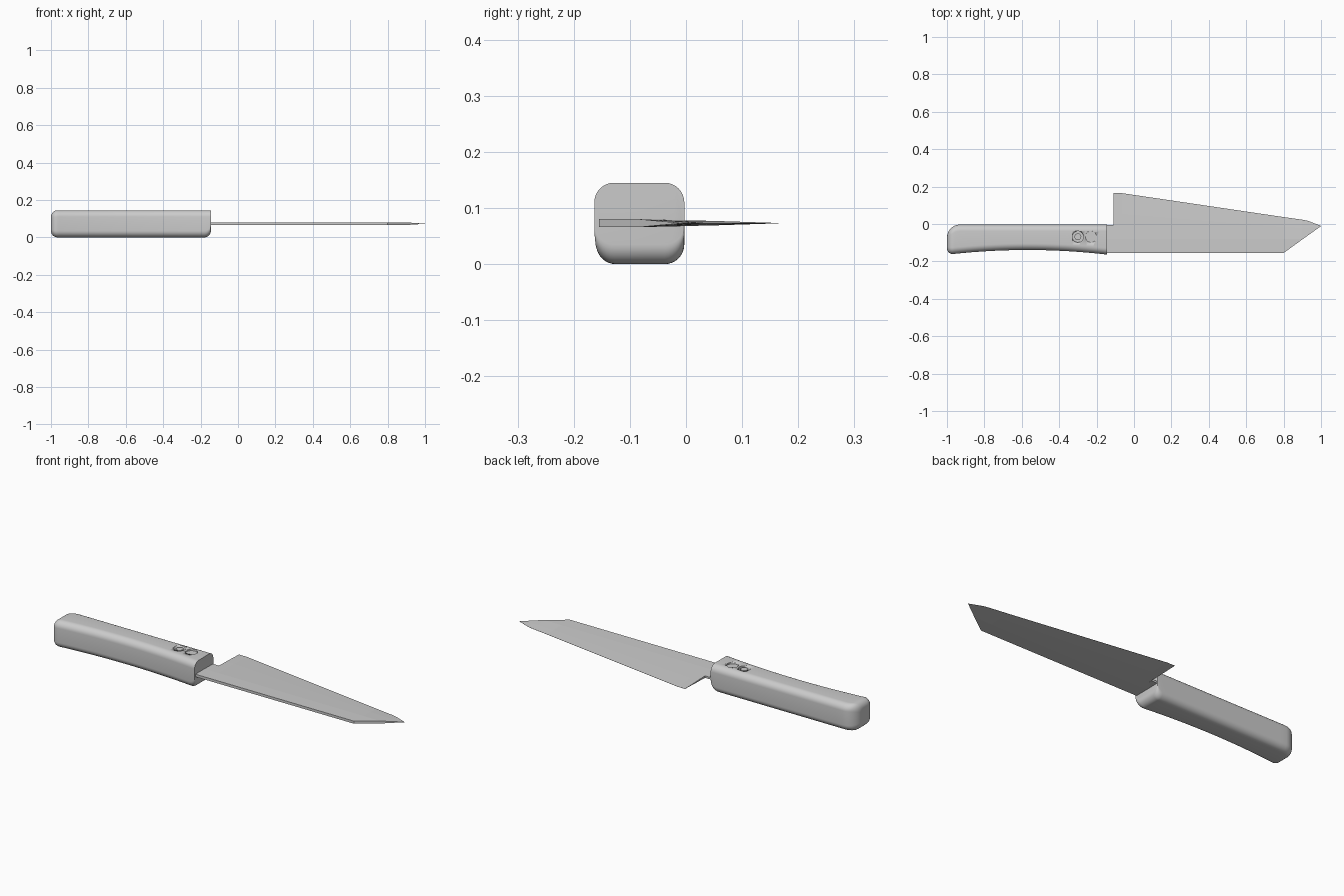
import bpy, bmesh, math
from mathutils import Matrix

if "Cube" in bpy.data.objects:
    bpy.data.objects.remove(bpy.data.objects["Cube"])

grey = bpy.data.materials.new("plain_grey")
grey.use_nodes = True
COLOR = (0.6, 0.6, 0.6, 1)
grey.diffuse_color = COLOR
grey.node_tree.nodes["Principled BSDF"].inputs["Base Color"].default_value = COLOR


def finish(name, bm, smooth=True):
    bmesh.ops.remove_doubles(bm, verts=bm.verts, dist=0.0002)
    bmesh.ops.recalc_face_normals(bm, faces=bm.faces)
    mesh = bpy.data.meshes.new(name)
    bm.to_mesh(mesh)
    bm.free()
    mesh.materials.append(grey)
    obj = bpy.data.objects.new(name, mesh)
    bpy.context.collection.objects.link(obj)
    bpy.ops.object.select_all(action='DESELECT')
    obj.select_set(True)
    bpy.context.view_layer.objects.active = obj
    if smooth:
        bpy.ops.object.shade_smooth_by_angle(angle=math.radians(35))
    return obj


def loft(name, sections, smooth=True):
    """Skin a row of closed cross-sections and cap both ends."""
    bm = bmesh.new()
    rings = [[bm.verts.new(p) for p in s] for s in sections]
    n = len(rings[0])
    for a, b in zip(rings, rings[1:]):
        for i in range(n):
            j = (i + 1) % n
            bm.faces.new((a[i], a[j], b[j], b[i]))
    bm.faces.new(rings[0])
    bm.faces.new(rings[-1])
    return finish(name, bm, smooth)


def cylinder(name, x, y, z, radius, depth):
    bm = bmesh.new()
    bmesh.ops.create_cone(bm, cap_ends=True, segments=32, radius1=radius, radius2=radius,
                          depth=depth, matrix=Matrix.Translation((x, y, z)))
    return finish(name, bm)


# Handle: rounded rectangles, with a curved belly and a rounded butt
BUTT, END, TOP, BACK = -1.0, -0.145, 0.145, -0.003


def round_over(d, r):
    return r - math.sqrt(r * r - (r - d) ** 2) if d < r else 0


def handle_section(x):
    belly = -0.139 - 0.025 * ((x + 0.57) / 0.43) ** 2
    d = x - BUTT
    y0 = belly + round_over(d, 0.035)
    y1 = BACK - round_over(d, 0.07)
    z0 = round_over(d, 0.035) + round_over(END - x, 0.035)
    z1 = TOP - round_over(d, 0.035)
    r = 0.035 - 0.6 * round_over(d, 0.035)
    pts = []
    for k, (cy, cz) in enumerate([(y1 - r, z1 - r), (y0 + r, z1 - r),
                                  (y0 + r, z0 + r), (y1 - r, z0 + r)]):
        for s in range(9):
            a = math.pi / 2 * (k + s / 8)
            pts.append((x, cy + r * math.cos(a), cz + r * math.sin(a)))
    return pts


arc = [1 - math.cos(math.pi / 2 * i / 8) for i in range(9)]
stations = [BUTT + 0.035 * a for a in arc] + [BUTT + 0.045, BUTT + 0.057, BUTT + 0.07]
stations += [-0.93 + 0.75 * i / 20 for i in range(1, 21)]
stations += [END - 0.035 * a for a in reversed(arc[:-1])]
handle = loft("handle", [handle_section(x) for x in stations])

# Two round recesses in the top of the handle
for x, depth in ((-0.30, 0.02), (-0.23, 0.008)):
    cutter = cylinder("recess_cutter", x, -0.068, TOP, 0.03, depth * 2)
    cutter.hide_render = True
    bpy.context.view_layer.objects.active = handle
    mod = handle.modifiers.new("recess", 'BOOLEAN')
    mod.operation = 'DIFFERENCE'
    mod.object = cutter
    bpy.ops.object.modifier_apply(modifier=mod.name)
    bpy.data.objects.remove(cutter)

# Rivet standing in the deeper recess
cylinder("rivet", -0.30, -0.068, TOP - 0.013, 0.018, 0.02)

# Blade: thick spine, ground down to a thin edge
MID, HALF, RIDGE = 0.073, 0.007, -0.08


def blade_section(x, spine, edge, half):
    ridge = max(spine, RIDGE)
    belly = ridge + 0.55 * (edge - ridge)
    rows = [(spine, half), (ridge, half), (belly, half * 0.55), (edge, 0.0003)]
    upper = [(x, y, MID + h) for y, h in rows]
    lower = [(x, y, MID - h) for y, h in reversed(rows)]
    return upper + lower


loft("blade", [blade_section(*s) for s in (
    (-0.11, -0.155, 0.165, HALF),
    (-0.065, -0.155, 0.165, HALF),
    (0.8, -0.155, 0.037, HALF),
    (0.9, -0.0825, 0.023, HALF),
    (0.93, -0.061, 0.017, 0.005),
    (1.0, -0.011, -0.01, 0.0005))], smooth=False)

# Tang joining blade and handle
tang = [(-0.155, HALF), (RIDGE, HALF), (-0.005, 0.0054)]
loft("tang", [[(x, y, MID + h) for y, h in tang] +
              [(x, y, MID - h) for y, h in reversed(tang)] for x in (-0.2, -0.11)], smooth=False)
